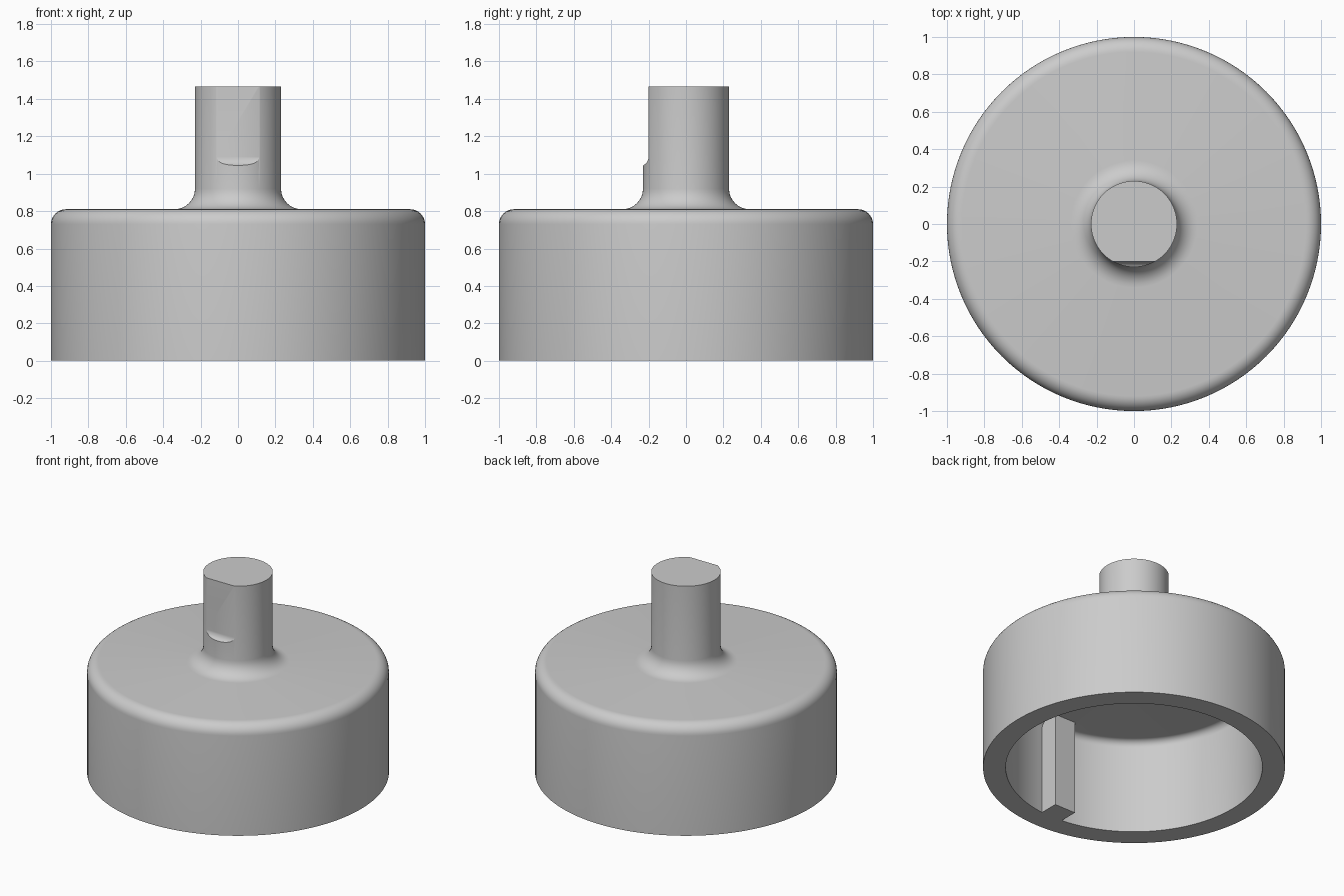
import bpy, bmesh, math

old = bpy.data.objects.get("Cube")
if old:
    bpy.data.objects.remove(old, do_unlink=True)

grey = bpy.data.materials.new("plain_grey")
grey.use_nodes = True
COLOUR = (0.6, 0.6, 0.6, 1)
grey.diffuse_color = COLOUR
grey.node_tree.nodes["Principled BSDF"].inputs["Base Color"].default_value = COLOUR


def arc(cx, cz, r, start, end, steps=8):
    """Points along a circular arc, angles in degrees."""
    angles = [math.radians(start + (end - start) * i / steps) for i in range(steps + 1)]
    return [(cx + r * math.cos(a), cz + r * math.sin(a)) for a in angles]


def make_object(name, bm):
    bmesh.ops.recalc_face_normals(bm, faces=bm.faces)
    mesh = bpy.data.meshes.new(name)
    bm.to_mesh(mesh)
    bm.free()
    mesh.materials.append(grey)
    obj = bpy.data.objects.new(name, mesh)
    bpy.context.collection.objects.link(obj)
    return obj


def lathe(name, profile, segments=128):
    bm = bmesh.new()
    verts = [bm.verts.new((r, 0, z)) for r, z in profile]
    edges = [bm.edges.new(pair) for pair in zip(verts, verts[1:])]
    bmesh.ops.spin(bm, geom=verts + edges, cent=(0, 0, 0), axis=(0, 0, 1),
                   angle=math.tau, steps=segments, use_duplicate=False)
    bmesh.ops.remove_doubles(bm, verts=bm.verts, dist=1e-5)
    return make_object(name, bm)


def extrude_x(name, outline, half_width):
    """Prism along x from an outline of (y, z) points."""
    bm = bmesh.new()
    face = bm.faces.new([bm.verts.new((-half_width, y, z)) for y, z in outline])
    grown = bmesh.ops.extrude_face_region(bm, geom=[face])["geom"]
    moved = [v for v in grown if isinstance(v, bmesh.types.BMVert)]
    bmesh.ops.translate(bm, verts=moved, vec=(2 * half_width, 0, 0))
    return make_object(name, bm)


def combine(target, tool, operation):
    mod = target.modifiers.new(operation.lower(), 'BOOLEAN')
    mod.operation = operation
    mod.solver = 'EXACT'
    mod.object = tool
    bpy.context.view_layer.objects.active = target
    bpy.ops.object.modifier_apply(modifier=mod.name)
    bpy.data.objects.remove(tool, do_unlink=True)


# Hollow cap with filleted rim, neck and ceiling, plus the solid shaft
RADIUS, BORE, SHAFT = 1.0, 0.85, 0.23
TOP, CEILING, HEIGHT = 0.81, 0.69, 1.465
profile = [(0, CEILING)]
profile += arc(BORE - 0.05, CEILING - 0.05, 0.05, 90, 0)
profile += [(BORE, 0), (RADIUS, 0)]
profile += arc(RADIUS - 0.08, TOP - 0.08, 0.08, 0, 90)
profile += arc(SHAFT + 0.11, TOP + 0.11, 0.11, 270, 180)
profile += [(SHAFT, HEIGHT), (0, HEIGHT)]
cap = lathe("knob_body", profile)

# Key rib inside the front wall, running up to the ceiling
rib = extrude_x("key_rib", [(-0.92, 0), (-0.71, 0), (-0.71, 0.75), (-0.92, 0.75)], 0.085)
combine(cap, rib, 'UNION')

# Flat on the shaft front, ending in a rounded run-out
flat = arc(-0.25, 1.09, 0.05, 0, -90) + [(-0.4, 1.04), (-0.4, 1.6), (-0.2, 1.6)]
combine(cap, extrude_x("flat_cutter", flat, 0.4), 'DIFFERENCE')

bpy.ops.object.select_all(action='DESELECT')
cap.select_set(True)
bpy.context.view_layer.objects.active = cap
bpy.ops.object.shade_smooth_by_angle(angle=math.radians(30))
